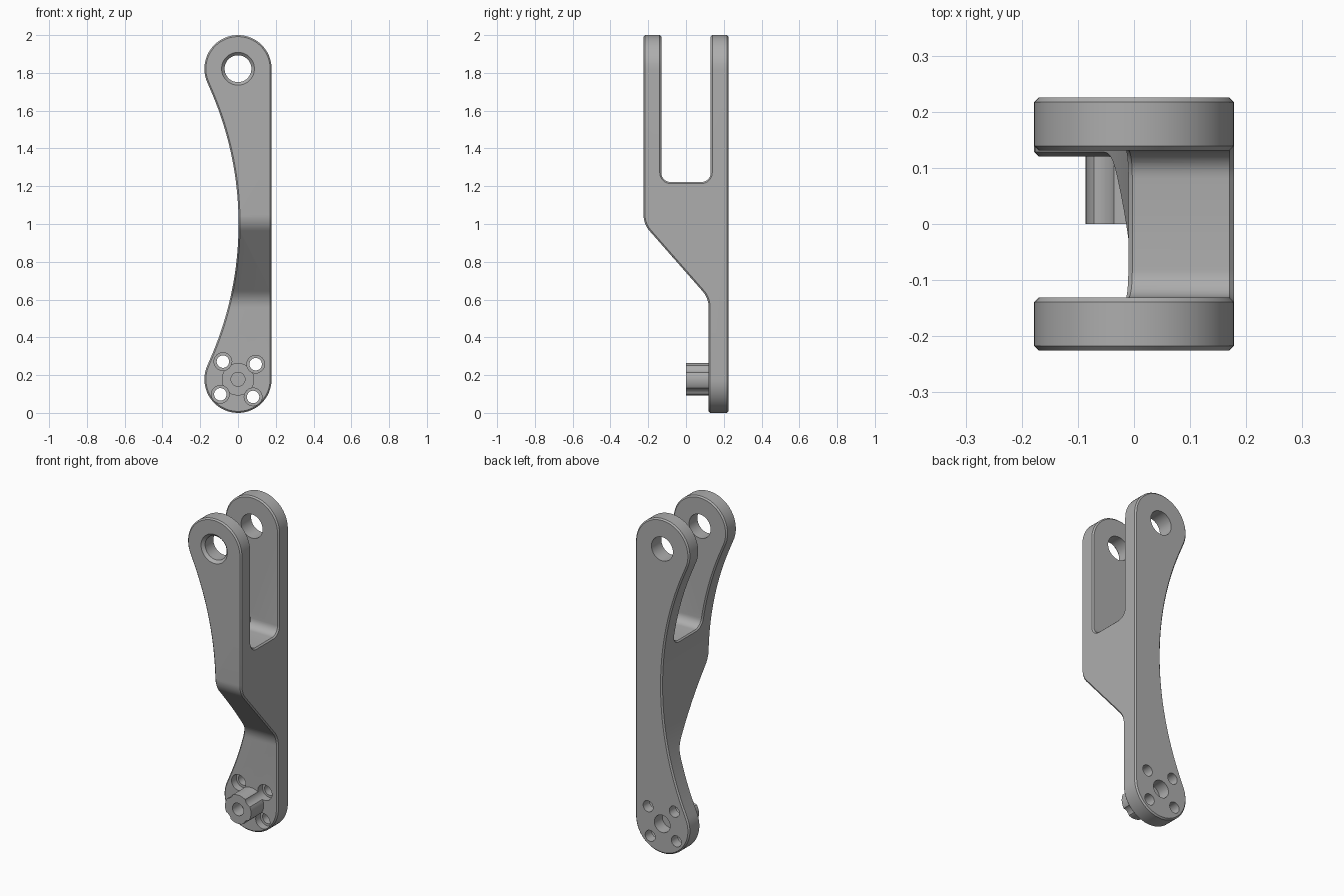
import bpy, bmesh, math
from mathutils import Vector, Matrix

cube = bpy.data.objects.get("Cube")
if cube:
    bpy.data.objects.remove(cube)

metal = bpy.data.materials.new("grey metal")
metal.use_nodes = True
GREY = (0.42, 0.42, 0.42, 1)
metal.diffuse_color = GREY
metal.node_tree.nodes["Principled BSDF"].inputs["Base Color"].default_value = GREY

R = 0.178            # radius of both rounded ends
LOW, HIGH = R, 2 - R  # heights of the end centres


def add_object(name, bm):
    bmesh.ops.recalc_face_normals(bm, faces=bm.faces)
    mesh = bpy.data.meshes.new(name)
    bm.to_mesh(mesh)
    bm.free()
    mesh.materials.append(metal)
    obj = bpy.data.objects.new(name, mesh)
    bpy.context.collection.objects.link(obj)
    return obj


def prism(name, points, direction):
    """Close a 3D outline and sweep it along a direction."""
    bm = bmesh.new()
    face = bm.faces.new([bm.verts.new(p) for p in points])
    swept = bmesh.ops.extrude_face_region(bm, geom=[face])["geom"]
    bmesh.ops.translate(bm, vec=direction,
                        verts=[v for v in swept if isinstance(v, bmesh.types.BMVert)])
    return add_object(name, bm)


def rod(name, x, z, y0, y1, r0, r1=None, sides=48):
    """Cylinder or cone along y, with radius r0 at y0 and r1 at y1."""
    bm = bmesh.new()
    place = Matrix.Translation((x, (y0 + y1) / 2, z)) @ Matrix.Rotation(math.pi / 2, 4, "X")
    bmesh.ops.create_cone(bm, cap_ends=True, segments=sides, radius1=r1 or r0,
                          radius2=r0, depth=y1 - y0, matrix=place)
    return add_object(name, bm)


def arc(cx, cz, r, start, end, steps):
    angles = [math.radians(start + (end - start) * i / steps) for i in range(steps + 1)]
    return [(cx + r * math.cos(a), cz + r * math.sin(a)) for a in angles]


def rounded(corners, steps=8):
    """Fillet each (y, z, radius) corner of an outline."""
    out = []
    for i, (y, z, r) in enumerate(corners):
        p = Vector((y, z))
        a = (Vector(corners[i - 1][:2]) - p).normalized()
        b = (Vector(corners[(i + 1) % len(corners)][:2]) - p).normalized()
        if r == 0:
            out.append(p)
            continue
        half = a.angle(b) / 2
        centre = p + (a + b).normalized() * r / math.sin(half)
        s = p + a * r / math.tan(half) - centre
        e = p + b * r / math.tan(half) - centre
        turn = math.atan2(s.x * e.y - s.y * e.x, s.dot(e))
        for k in range(steps + 1):
            out.append(centre + Matrix.Rotation(turn * k / steps, 2) @ s)
    return out


def apply(obj, mod):
    bpy.context.view_layer.objects.active = obj
    bpy.ops.object.modifier_apply(modifier=mod.name)


def combine(obj, other, operation):
    mod = obj.modifiers.new("combine", "BOOLEAN")
    mod.operation, mod.solver, mod.object = operation, "EXACT", other
    apply(obj, mod)
    bpy.data.objects.remove(other)


# Front outline: two round ends, straight left edge, long hollow right edge
SWEEP = 1.77
half = math.degrees(math.atan2(HIGH - 1, SWEEP - 0.003))
outline = (arc(0, HIGH, R, 0, 180 + half, 36)
           + arc(0.003 - SWEEP, 1, SWEEP, half, -half, 40)[1:-1]
           + arc(0, LOW, R, 180 - half, 360, 36))
body = prism("fork_arm", [(x, -0.225, z) for x, z in outline], (0, 0.45, 0))

# Side outline: forked top, sloping shoulder, thin lower plate
side = rounded([(0.225, -0.1, 0), (0.225, 2.1, 0), (0.131, 2.1, 0), (0.131, 1.222, 0.05),
                (-0.131, 1.222, 0.05), (-0.131, 2.1, 0), (-0.225, 2.1, 0),
                (-0.225, 1.0, 0.13), (0.12, 0.607, 0.13), (0.12, -0.1, 0)])
combine(body, prism("side_form", [(-0.4, y, z) for y, z in side], (0.8, 0, 0)), "INTERSECT")

# Chamfered rims
rim = body.modifiers.new("rim", "BEVEL")
rim.width, rim.segments, rim.limit_method = 0.008, 1, "ANGLE"
rim.angle_limit = math.radians(40)
rim.use_clamp_overlap = False
apply(body, rim)

# Hub on the lower plate
combine(body, rod("hub", 0, LOW, 0, 0.15, 0.086), "UNION")

# Pin hole through both prongs, countersunk at the front
combine(body, rod("pin_hole", 0, HIGH, -0.4, 0.4, 0.071), "DIFFERENCE")
combine(body, rod("countersink", 0, HIGH, -0.241, -0.209, 0.103, 0.071), "DIFFERENCE")

# Four counterbored screw holes that scallop the hub
for k in range(4):
    a = math.radians(40.5 + 90 * k)
    x, z = 0.123 * math.cos(a), LOW + 0.123 * math.sin(a)
    combine(body, rod("counterbore", x, z, -0.1, 0.165, 0.047, sides=32), "DIFFERENCE")
    combine(body, rod("screw_hole", x, z, 0.1, 0.4, 0.033, sides=32), "DIFFERENCE")

# Blind centre holes in the hub front and plate back
combine(body, rod("hub_hole", 0, LOW, -0.1, 0.08, 0.037), "DIFFERENCE")
combine(body, rod("back_recess", 0, LOW, 0.15, 0.4, 0.052), "DIFFERENCE")

bpy.ops.object.select_all(action="DESELECT")
body.select_set(True)
bpy.context.view_layer.objects.active = body
bpy.ops.object.shade_smooth_by_angle(angle=math.radians(25))
